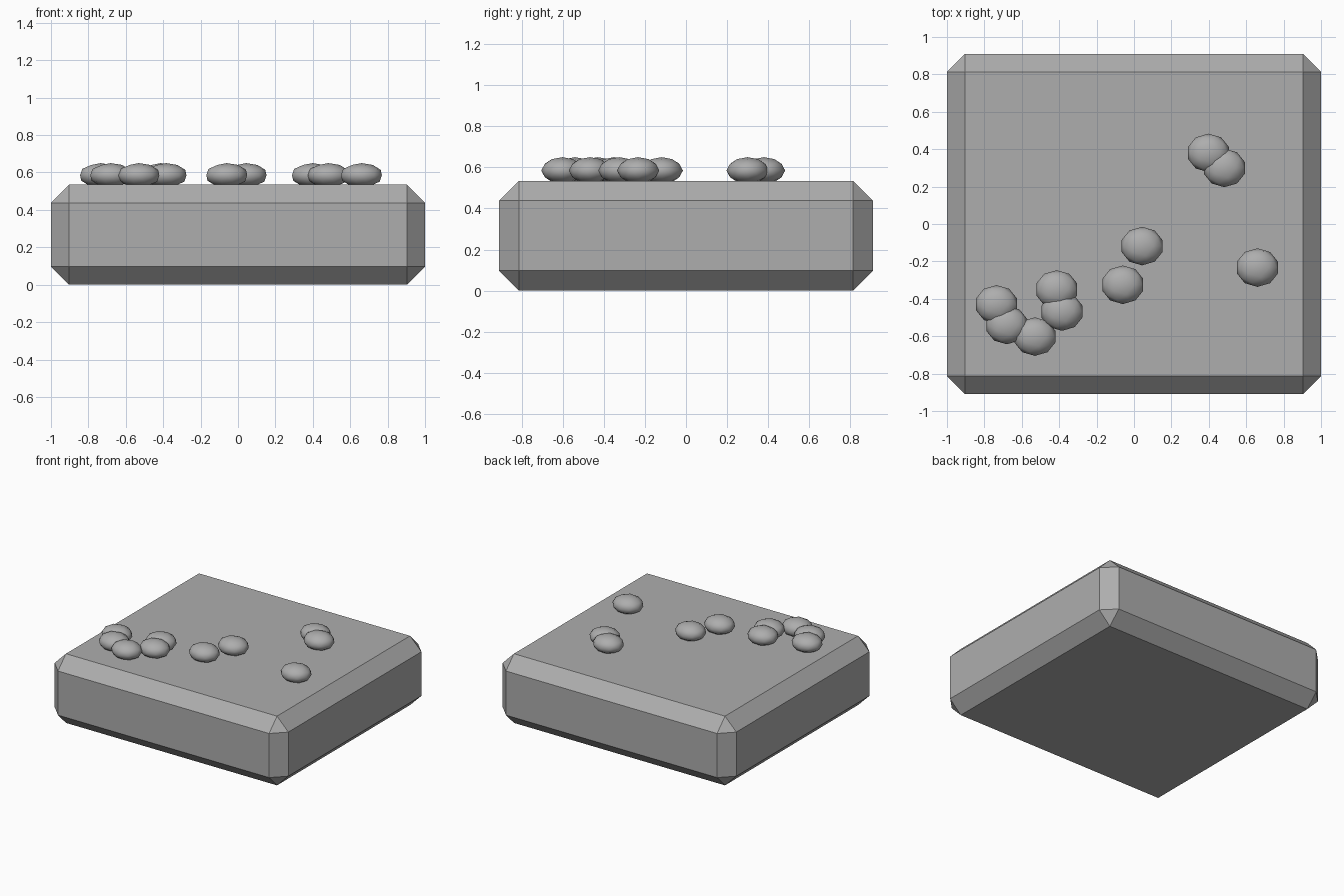
import bpy

if "Cube" in bpy.data.objects:
    bpy.data.objects.remove(bpy.data.objects["Cube"])

grey = bpy.data.materials.new("stone_grey")
grey.diffuse_color = (0.42, 0.42, 0.42, 1)
grey.use_nodes = True
grey.node_tree.nodes["Principled BSDF"].inputs["Base Color"].default_value = grey.diffuse_color

# Chamfered slab
bpy.ops.mesh.primitive_cube_add(size=1, location=(0, 0, 0.2675))
slab = bpy.context.object
slab.name = "slab"
slab.scale = (2, 1.82, 0.535)
bpy.ops.object.transform_apply(location=False, rotation=False, scale=True)
slab.data.materials.append(grey)
bevel = slab.modifiers.new("chamfer", 'BEVEL')
bevel.width = 0.097
bevel.segments = 1

# Flattened pebbles resting partly sunk in the top
spots = [(-0.735, -0.43), (-0.68, -0.54), (-0.53, -0.602), (-0.385, -0.468),
         (-0.413, -0.35), (-0.06, -0.325), (0.043, -0.118), (0.66, -0.233),
         (0.398, 0.38), (0.483, 0.3)]
for i, (x, y) in enumerate(spots):
    bpy.ops.mesh.primitive_ico_sphere_add(subdivisions=2, radius=1, location=(x, y, 0.585))
    pebble = bpy.context.object
    pebble.name = f"pebble_{i + 1}"
    pebble.scale = (0.115, 0.103, 0.065)
    bpy.ops.object.transform_apply(location=False, rotation=False, scale=True)
    pebble.data.materials.append(grey)
    bpy.ops.object.shade_smooth()
